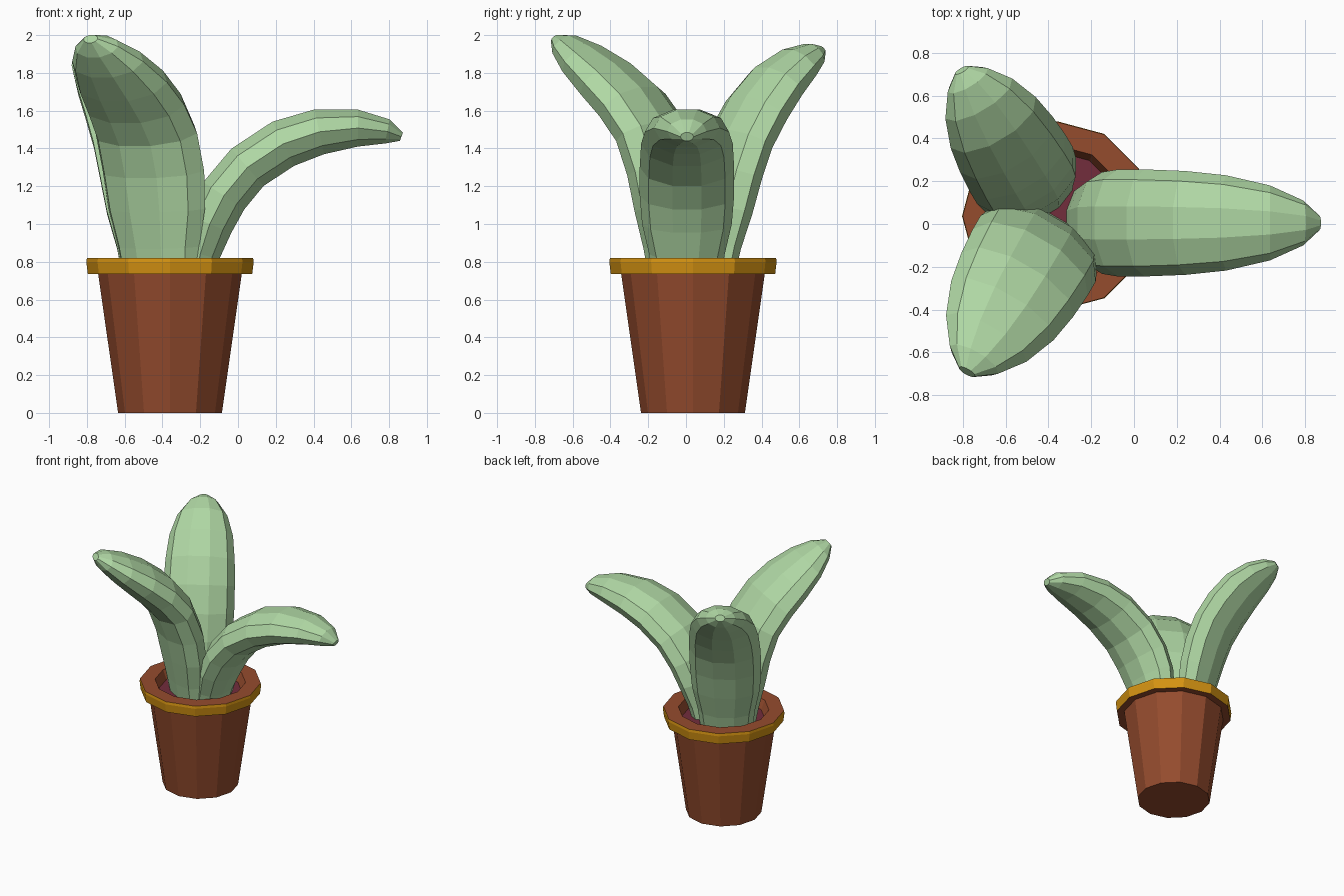
import bpy, bmesh, math
from mathutils import Vector

if "Cube" in bpy.data.objects:
    bpy.data.objects.remove(bpy.data.objects["Cube"])


def material(name, rgb):
    m = bpy.data.materials.new(name)
    m.diffuse_color = (*rgb, 1)
    m.use_nodes = True
    m.node_tree.nodes["Principled BSDF"].inputs["Base Color"].default_value = m.diffuse_color
    return m


TERRACOTTA = material("terracotta", (0.30, 0.072, 0.027))
GOLD = material("gold", (0.66, 0.29, 0.006))
SOIL = material("soil", (0.17, 0.026, 0.045))
GREEN = material("leaf_green", (0.43, 0.68, 0.37))


def skin(name, rings, mats, pick=lambda i: 0):
    """Bridge successive rings of points, cap both ends; pick gives the material per band."""
    bm = bmesh.new()
    rows = [[bm.verts.new(p) for p in ring] for ring in rings]
    n = len(rows[0])
    for i, (a, b) in enumerate(zip(rows, rows[1:])):
        for k in range(n):
            j = (k + 1) % n
            bm.faces.new((a[k], a[j], b[j], b[k])).material_index = pick(i)
    bm.faces.new(rows[0][::-1]).material_index = pick(-1)
    bm.faces.new(rows[-1]).material_index = pick(len(rows) - 1)
    bmesh.ops.recalc_face_normals(bm, faces=bm.faces)
    me = bpy.data.meshes.new(name)
    bm.to_mesh(me)
    bm.free()
    for m in mats:
        me.materials.append(m)
    ob = bpy.data.objects.new(name, me)
    bpy.context.collection.objects.link(ob)
    return ob


# Twelve-sided pot: wall, gold-edged rim, inner lip and soil disc
CX, CY = -0.36, 0.037
profile = [(0.275, 0), (0.38, 0.735), (0.435, 0.735), (0.443, 0.80),
           (0.44, 0.82), (0.33, 0.82), (0.30, 0.75)]
rings = [[(CX + r * math.cos(k * math.pi / 6), CY + r * math.sin(k * math.pi / 6), z)
          for k in range(12)] for r, z in profile]
skin("pot", rings, [TERRACOTTA, GOLD, SOIL],
     lambda i: 1 if i in (2, 3) else 2 if i == 6 else 0)

# Shared width and thickness taper from base to tip
WIDE = (0.72, 0.80, 0.95, 1.0, 1.0, 0.97, 0.89, 0.70, 0.42, 0.14)
THICK = (0.70, 0.80, 0.95, 1.0, 1.0, 1.0, 0.93, 0.75, 0.50, 0.18)


def leaf(name, origin, angle, width, thick, path):
    """Ten-sided oval swept along a (distance, height) path heading outwards."""
    a = math.radians(angle)
    out = Vector((math.cos(a), math.sin(a), 0))
    side = Vector((-math.sin(a), math.cos(a), 0))
    up = Vector((0, 0, 1))
    base = Vector((*origin, 0))
    pts = [base + out * r + up * z for r, z in path]
    rings = []
    for i, p in enumerate(pts):
        tangent = (pts[min(i + 1, len(pts) - 1)] - pts[max(i - 1, 0)]).normalized()
        normal = tangent.cross(side).normalized()
        rings.append([p + side * width * WIDE[i] * math.cos(k * math.pi / 5)
                      + normal * thick * THICK[i] * math.sin(k * math.pi / 5)
                      for k in range(10)])
    return skin(name, rings, [GREEN])


# Three arching leaves
leaf("right_leaf", (CX, 0.005), 0, 0.25, 0.137,
     [(0.13, 0.70), (0.16, 0.84), (0.21, 1.0), (0.285, 1.15), (0.41, 1.30),
      (0.60, 1.425), (0.79, 1.488), (0.995, 1.508), (1.15, 1.49), (1.225, 1.462)])
leaf("front_leaf", (CX, CY), -120, 0.31, 0.145,
     [(0.10, 0.70), (0.12, 0.88), (0.14, 1.08), (0.175, 1.28), (0.25, 1.48),
      (0.37, 1.63), (0.51, 1.75), (0.66, 1.86), (0.775, 1.94), (0.84, 1.98)])
leaf("back_leaf", (-0.385, 0.02), 121, 0.26, 0.14,
     [(0.12, 0.70), (0.15, 0.88), (0.19, 1.07), (0.24, 1.26), (0.31, 1.44),
      (0.41, 1.60), (0.53, 1.74), (0.66, 1.84), (0.76, 1.895), (0.815, 1.92)])
